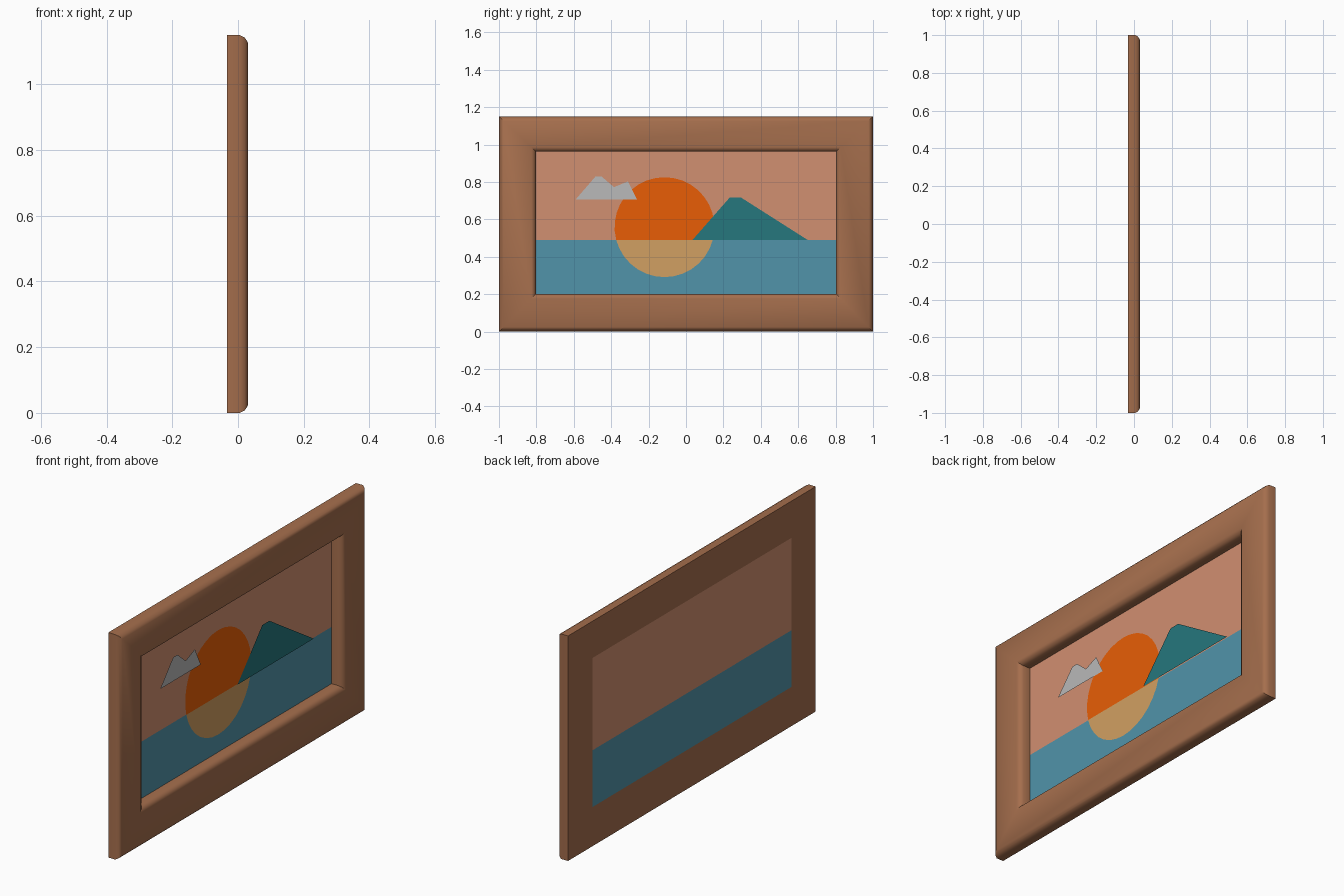
import bpy, bmesh, math

if "Cube" in bpy.data.objects:
    bpy.data.objects.remove(bpy.data.objects["Cube"])

BACK = -0.033
HORIZON = 0.49
Y0, Y1, Z0, Z1 = -0.803, 0.803, 0.2, 0.962   # picture opening


def material(name, rgb):
    # colours given as 0-255 sRGB
    mat = bpy.data.materials.new(name)
    mat.diffuse_color = [(c / 255) ** 2.2 for c in rgb] + [1]
    mat.use_nodes = True
    mat.node_tree.nodes["Principled BSDF"].inputs["Base Color"].default_value = mat.diffuse_color
    return mat


def new_object(name, bm, mat):
    mesh = bpy.data.meshes.new(name)
    bm.to_mesh(mesh)
    bm.free()
    mesh.materials.append(mat)
    obj = bpy.data.objects.new(name, mesh)
    bpy.context.collection.objects.link(obj)
    return obj


def panel(name, points, lift, mat):
    # flat shape in the y-z plane, facing +x
    bm = bmesh.new()
    face = bm.faces.new([bm.verts.new((BACK + lift, y, z)) for y, z in points])
    face.normal_update()
    if face.normal.x < 0:
        face.normal_flip()
    return new_object(name, bm, mat)


def rect(y0, z0, y1, z1):
    return [(y0, z0), (y1, z0), (y1, z1), (y0, z1)]


def arc(y, z, r, start, end, n):
    angles = [start + (end - start) * i / n for i in range(n + 1)]
    return [(y + r * math.cos(a), z + r * math.sin(a)) for a in angles]


# Frame: moulding profile (t = 0 outer edge, 1 opening; inset offset; x) swept round four corners
profile = [(0, 0, BACK), (0, 0, 0.006), (0, 0.008, 0.021), (0, 0.024, 0.031),
           (1, -0.024, 0.031), (1, -0.008, 0.021), (1, 0, 0.006), (1, 0, BACK)]
bm = bmesh.new()
rings = []
for t, off, x in profile:
    y0, z0, y1, z1 = (Y0, Z0, Y1, Z1) if t else (-1, 0, 1, 1.15)
    rings.append([bm.verts.new((x, y, z))
                  for y, z in rect(y0 + off, z0 + off, y1 - off, z1 - off)])
for i, a in enumerate(rings):
    b = rings[(i + 1) % len(rings)]
    for j in range(4):
        k = (j + 1) % 4
        bm.faces.new((a[j], a[k], b[k], b[j]))
bmesh.ops.recalc_face_normals(bm, faces=bm.faces)
frame = new_object("frame", bm, material("wood", (164, 110, 78)))
bpy.context.view_layer.objects.active = frame
frame.select_set(True)
bpy.ops.object.shade_smooth_by_angle(angle=math.radians(40))

# Backdrop
panel("sky", rect(Y0, HORIZON, Y1, Z1), 0, material("sky_pink", (208, 142, 112)))
panel("sea", rect(Y0, Z0, Y1, HORIZON), 0, material("sea_blue", (82, 146, 168)))

# Sun and its reflection, split at the horizon
SY, SZ, SR = -0.115, 0.558, 0.267
cut = math.asin((HORIZON - SZ) / SR)
panel("sun", arc(SY, SZ, SR, cut, math.pi - cut, 20), 0.002,
      material("sun_orange", (232, 94, 14)))
panel("sun_reflection", arc(SY, SZ, SR, math.pi - cut, 2 * math.pi + cut, 14), 0.002,
      material("reflection_tan", (208, 158, 98)))

# Mountain and cloud
panel("mountain", [(0.035, HORIZON), (0.235, 0.718), (0.292, 0.718), (0.65, HORIZON)], 0.006,
      material("mountain_teal", (42, 118, 124)))
panel("cloud", [(-0.59, 0.706), (-0.485, 0.828), (-0.45, 0.828), (-0.385, 0.772),
                (-0.31, 0.803), (-0.262, 0.706)], 0.006,
      material("cloud_grey", (184, 184, 184)))
